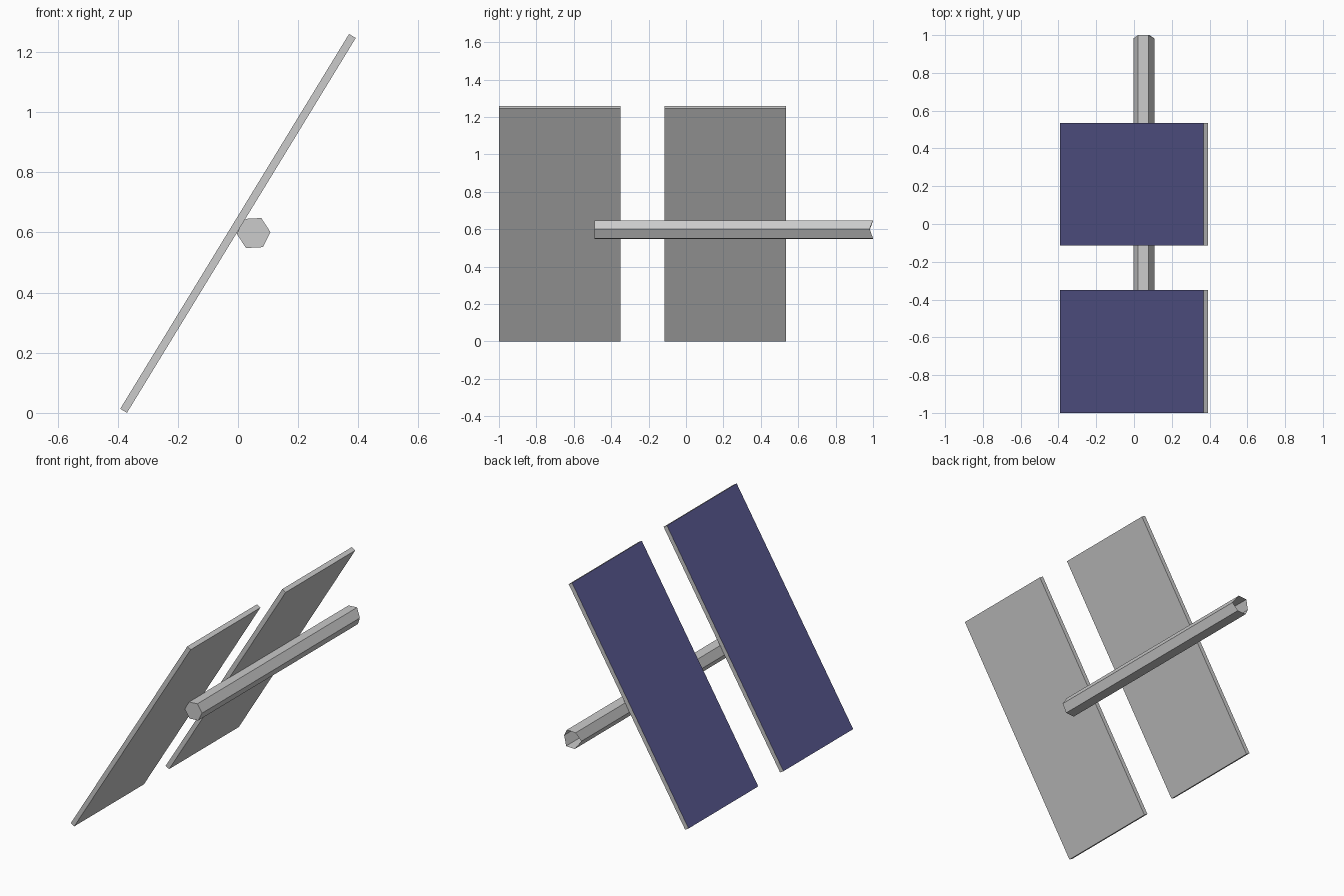
import bpy, bmesh, math
from mathutils import Matrix, Vector

if "Cube" in bpy.data.objects:
    bpy.data.objects.remove(bpy.data.objects["Cube"])

blue = bpy.data.materials.new("panel_blue")
blue.diffuse_color = (0.1, 0.1, 0.28, 1)
blue.use_nodes = True
blue.node_tree.nodes["Principled BSDF"].inputs["Base Color"].default_value = blue.diffuse_color
grey = bpy.data.materials.new("frame_grey")
grey.diffuse_color = (0.8, 0.8, 0.8, 1)
grey.use_nodes = True
grey.node_tree.nodes["Principled BSDF"].inputs["Base Color"].default_value = grey.diffuse_color


def finish(name, bm, mats=()):
    bmesh.ops.recalc_face_normals(bm, faces=bm.faces)
    mesh = bpy.data.meshes.new(name)
    bm.to_mesh(mesh)
    bm.free()
    for m in mats:
        mesh.materials.append(m)
    ob = bpy.data.objects.new(name, mesh)
    bpy.context.collection.objects.link(ob)
    return ob


# Two tilted solar panels, blue on the upper face only
TILT = math.radians(58.6)
LENGTH, WIDTH, THICK = 1.46, 0.65, 0.026


def panel(name, y):
    bm = bmesh.new()
    bmesh.ops.create_cube(bm, size=1, matrix=Matrix.Diagonal((LENGTH, WIDTH, THICK, 1)))
    bm.normal_update()
    for f in bm.faces:
        f.material_index = 1 if f.normal.z > 0.9 else 0
    place = Matrix.Translation((0, y, 0.63)) @ Matrix.Rotation(-TILT, 4, 'Y')
    bmesh.ops.transform(bm, matrix=place, verts=bm.verts)
    finish(name, bm, (grey, blue))


panel("front_panel", -0.675)
panel("back_panel", 0.21)

# Six-sided support tube: closed at the front, open and notched at the back
bm = bmesh.new()
front, back = [], []
for i in range(6):
    a = math.radians(60 * i + 3)
    x, z = 0.052 + 0.056 * math.cos(a), 0.598 + 0.056 * math.sin(a)
    front.append(bm.verts.new((x, -0.49, z)))
    back.append(bm.verts.new((x, 0.982 if i % 3 == 0 else 1.0, z)))
bm.faces.new(front)
for i in range(6):
    j = (i + 1) % 6
    bm.faces.new((front[i], front[j], back[j], back[i]))
finish("support_tube", bm)
